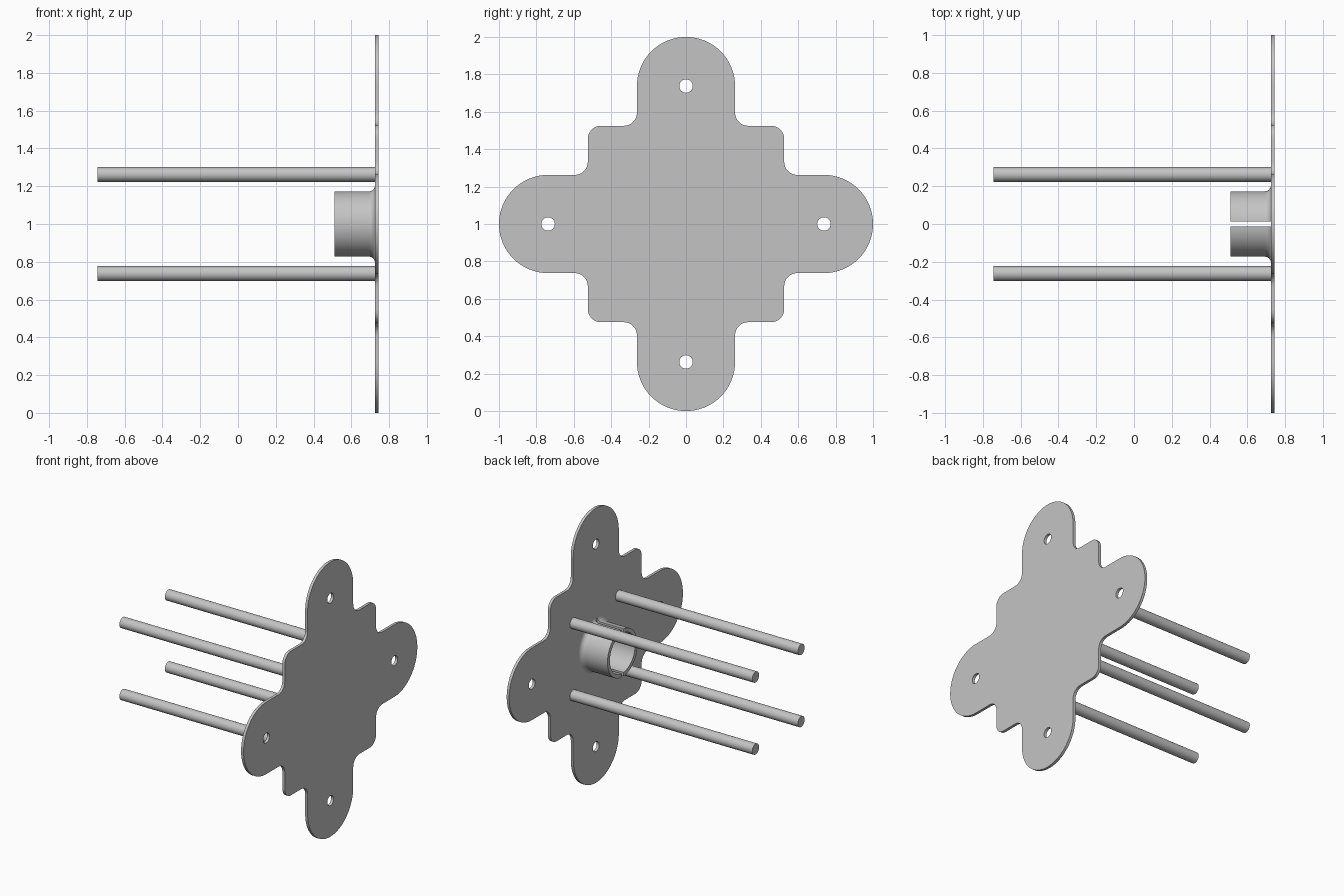
import bpy, bmesh
from math import sin, cos, asin, pi, radians
from mathutils import Matrix

cube = bpy.data.objects.get("Cube")
if cube:
    bpy.data.objects.remove(cube)

grey = bpy.data.materials.new("plain grey")
grey.use_nodes = True
grey.diffuse_color = (0.55, 0.55, 0.55, 1)
grey.node_tree.nodes["Principled BSDF"].inputs["Base Color"].default_value = grey.diffuse_color

BACK, FACE = 0.725, 0.745      # plate thickness range along x
CENTRE = 1.0                   # height of the main axis


def finish(obj):
    obj.data.materials.clear()
    obj.data.materials.append(grey)
    bpy.ops.object.select_all(action='DESELECT')
    obj.select_set(True)
    bpy.context.view_layer.objects.active = obj
    bpy.ops.object.shade_smooth_by_angle(angle=radians(35))


def mesh_object(name, bm):
    bmesh.ops.recalc_face_normals(bm, faces=bm.faces[:])
    mesh = bpy.data.meshes.new(name)
    bm.to_mesh(mesh)
    bm.free()
    obj = bpy.data.objects.new(name, mesh)
    bpy.context.collection.objects.link(obj)
    finish(obj)


def arc(cx, cy, r, start, end, steps):
    angles = [radians(start + (end - start) * i / steps) for i in range(steps + 1)]
    return [(cx + r * cos(a), cy + r * sin(a)) for a in angles]


# Cross-shaped mounting plate: one arm and one corner, repeated four times
ARM, HOLE_AT, SQUARE, R = 0.2625, 0.7375, 0.525, 0.07
quarter = (arc(HOLE_AT, 0, ARM, -90, 90, 32)
           + arc(SQUARE + R, ARM + R, R, 270, 180, 8)
           + arc(SQUARE - R, SQUARE - R, R, 0, 90, 8)
           + arc(ARM + R, SQUARE + R, R, 270, 180, 8))
turns = [(1, 0), (0, 1), (-1, 0), (0, -1)]
outline = [(x * c - y * s, x * s + y * c) for c, s in turns for x, y in quarter]
holes = [arc(HOLE_AT * c, HOLE_AT * s, 0.036, 0, 345, 23) for c, s in turns]

curve = bpy.data.curves.new("mounting_plate", 'CURVE')
curve.dimensions = '2D'
curve.fill_mode = 'BOTH'
curve.extrude = (FACE - BACK) / 2
for loop in [outline] + holes:
    spline = curve.splines.new('POLY')
    spline.points.add(len(loop) - 1)
    for point, (x, y) in zip(spline.points, loop):
        point.co = (x, y, 0, 1)
    spline.use_cyclic_u = True
plate = bpy.data.objects.new("mounting_plate", curve)
bpy.context.collection.objects.link(plate)
bpy.ops.object.select_all(action='DESELECT')
plate.select_set(True)
bpy.context.view_layer.objects.active = plate
bpy.ops.object.convert(target='MESH')
plate = bpy.context.view_layer.objects.active
# Stand the plate upright: flat axes become y and z, thickness becomes x
upright = Matrix(((0, 0, 1, (BACK + FACE) / 2), (1, 0, 0, 0), (0, 1, 0, CENTRE), (0, 0, 0, 1)))
plate.data.transform(upright)
bm = bmesh.new()
bm.from_mesh(plate.data)
bmesh.ops.remove_doubles(bm, verts=bm.verts[:], dist=0.00001)
bmesh.ops.recalc_face_normals(bm, faces=bm.faces[:])
bm.to_mesh(plate.data)
bm.free()
finish(plate)

# Four long rods behind the plate
ROD_END = -0.745
for y_name, y in (("left", -1), ("right", 1)):
    for z_name, z in (("lower", -1), ("upper", 1)):
        bm = bmesh.new()
        place = (Matrix.Translation(((ROD_END + BACK) / 2, ARM * y, CENTRE + ARM * z))
                 @ Matrix.Rotation(pi / 2, 4, 'Y'))
        bmesh.ops.create_cone(bm, cap_ends=True, segments=32, radius1=0.039, radius2=0.039,
                              depth=BACK - ROD_END, matrix=place)
        mesh_object(f"{z_name}_{y_name}_rod", bm)

# Split collar with a flared foot; the slot is at top and bottom
OUTER, INNER, FLARE, TIP, SLOT = 0.173, 0.145, 0.033, 0.512, 0.012
foot = arc(BACK - FLARE, OUTER + FLARE, FLARE, 270, 360, 8)
profile = [(BACK, INNER), (TIP, INNER), (TIP, OUTER)] + foot
STEPS = 32
for name, side in (("left_collar_half", -1), ("right_collar_half", 1)):
    bm = bmesh.new()
    rings = []
    for i in range(STEPS + 1):
        ring = []
        for x, r in profile:
            gap = asin(SLOT / r)
            a = gap + (pi - 2 * gap) * i / STEPS
            ring.append(bm.verts.new((x, side * r * sin(a), CENTRE + r * cos(a))))
        rings.append(ring)
    for a, b in zip(rings, rings[1:]):
        for j in range(len(profile)):
            k = (j + 1) % len(profile)
            bm.faces.new((a[j], a[k], b[k], b[j]))
    bm.faces.new(rings[0])
    bm.faces.new(rings[-1])
    mesh_object(name, bm)
